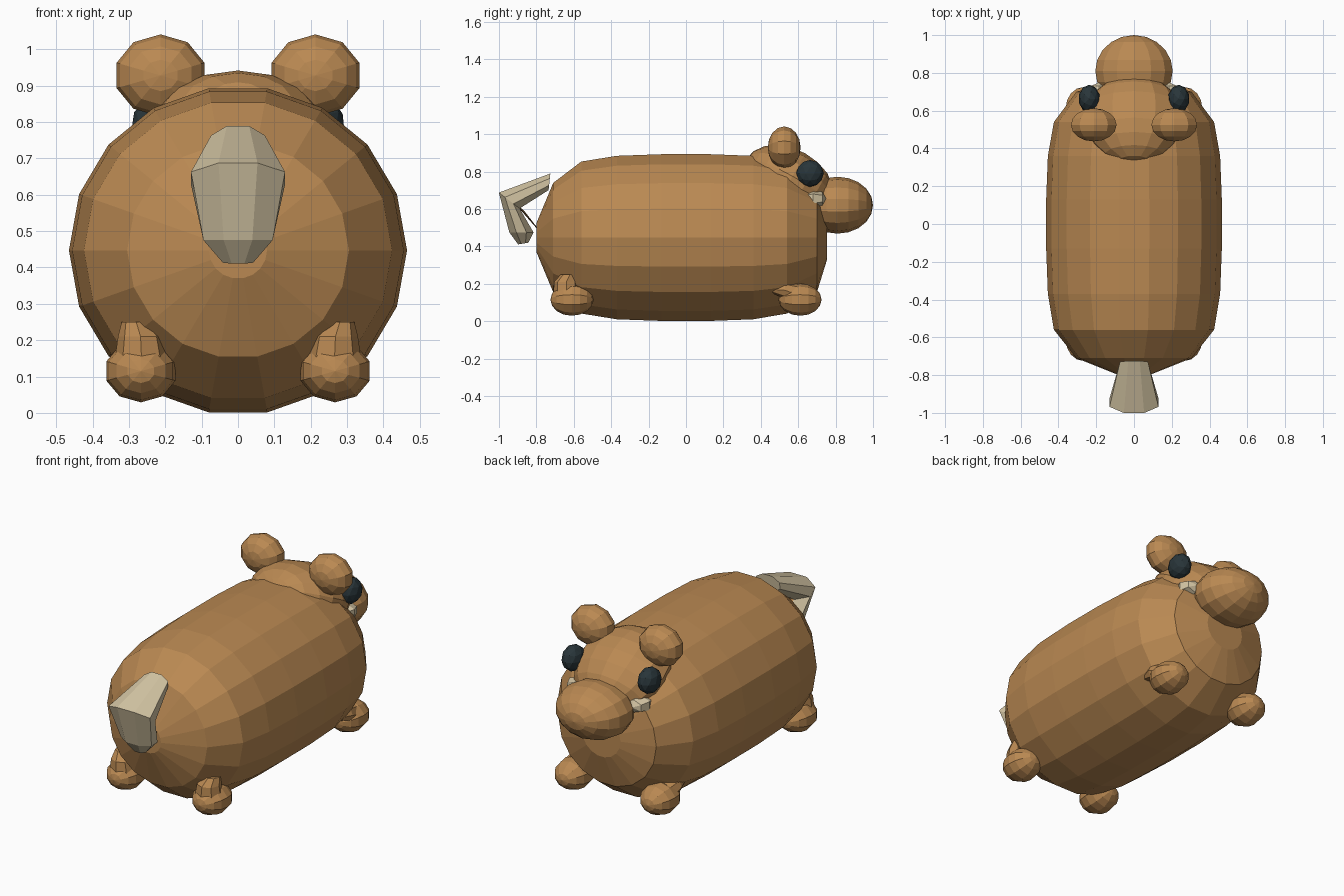
import bpy, bmesh, math
from mathutils import Matrix, Vector

if "Cube" in bpy.data.objects:
    bpy.data.objects.remove(bpy.data.objects["Cube"], do_unlink=True)


def material(name, rgb):
    m = bpy.data.materials.new(name)
    m.use_nodes = True
    m.diffuse_color = (*rgb, 1)
    m.node_tree.nodes["Principled BSDF"].inputs["Base Color"].default_value = (*rgb, 1)
    return m


FUR = material("brown fur", (0.49, 0.25, 0.085))
CREAM = material("cream", (0.66, 0.56, 0.37))
DARK = material("eye black", (0.022, 0.036, 0.042))


def finish(bm, name, mat):
    bmesh.ops.recalc_face_normals(bm, faces=bm.faces)
    mesh = bpy.data.meshes.new(name)
    bm.to_mesh(mesh)
    bm.free()
    mesh.materials.append(mat)
    obj = bpy.data.objects.new(name, mesh)
    bpy.context.collection.objects.link(obj)
    return obj


def loft(name, sections, sides, mat, phase=0.0):
    """Skin rings given as (centre, half-axis u, half-axis v)."""
    bm = bmesh.new()
    rings = []
    for c, u, v in sections:
        c, u, v = Vector(c), Vector(u), Vector(v)
        angles = [math.tau * i / sides + phase for i in range(sides)]
        rings.append([bm.verts.new(c + u * math.cos(a) + v * math.sin(a)) for a in angles])
    for a, b in zip(rings, rings[1:]):
        for i in range(sides):
            j = (i + 1) % sides
            bm.faces.new((a[i], a[j], b[j], b[i]))
    bm.faces.new(rings[0])
    bm.faces.new(rings[-1])
    return finish(bm, name, mat)


def ball(name, centre, radii, mat, segments=10, rings=8, tilt=0.0, ico=False):
    """Faceted ellipsoid with its poles along y, tilted about x."""
    bm = bmesh.new()
    if ico:
        bmesh.ops.create_icosphere(bm, subdivisions=2, radius=1)
    else:
        bmesh.ops.create_uvsphere(bm, u_segments=segments, v_segments=rings, radius=1)
        bm.transform(Matrix.Rotation(math.pi / 2, 4, 'X'))
    bm.transform(Matrix.Translation(centre) @ Matrix.Rotation(tilt, 4, 'X')
                 @ Matrix.Diagonal((*radii, 1)))
    return finish(bm, name, mat)


# Barrel body, running from the rump to the chest
profile = [(-0.80, 0.08), (-0.71, 0.305), (-0.56, 0.424), (-0.37, 0.456), (-0.13, 0.465),
           (0.13, 0.465), (0.36, 0.456), (0.54, 0.424), (0.70, 0.305), (0.755, 0.12)]
loft("body", [((0, y, 0.447), (r, 0, 0), (0, 0, r * 0.973)) for y, r in profile], 18, FUR)

# Head and muzzle
ball("head", (0, 0.55, 0.74), (0.265, 0.26, 0.18), FUR, 14, 10, tilt=-0.51)
ball("muzzle", (0, 0.81, 0.62), (0.21, 0.19, 0.152), FUR, 14, 10)

# Bent flat tail and the stem carrying it
loft("tail", [((0, -0.73, 0.745), (0.08, 0, 0), (0, 0.005, 0.048)),
              ((0, -0.945, 0.645), (0.14, 0, 0), (0, -0.06, 0.046)),
              ((0, -0.88, 0.475), (0.103, 0, 0), (0, -0.07, 0)),
              ((0, -0.87, 0.415), (0.045, 0, 0), (0, -0.03, -0.005))],
     8, CREAM, math.pi / 8)
loft("tail_stem", [((0, -0.75, 0.44), (0.06, 0, 0), (0, -0.04, 0.05)),
                   ((0, -0.90, 0.62), (0.05, 0, 0), (0, -0.035, 0.03))], 8, FUR)

# Paired parts
for side, s in (("left", 1), ("right", -1)):
    ball(f"{side}_ear", (s * 0.213, 0.525, 0.928), (0.127, 0.088, 0.113), FUR)
    ball(f"{side}_eye", (s * 0.237, 0.663, 0.79), (0.057, 0.074, 0.072), DARK, ico=True)
    ball(f"{side}_cheek", (s * 0.185, 0.68, 0.655), (0.075, 0.07, 0.05), CREAM, 6, 4)
    for end, d in (("front", 1), ("back", -1)):
        ball(f"{side}_{end}_foot", (s * 0.267, d * 0.61, 0.115), (0.1, 0.115, 0.086), FUR)
    loft(f"{side}_back_leg", [((s * 0.265, -0.64, 0.14), (0.075, 0, 0), (0, 0.07, 0)),
                              ((s * 0.268, -0.64, 0.21), (0.062, 0, 0), (0, 0.065, 0)),
                              ((s * 0.28, -0.62, 0.25), (0.04, 0, 0), (0, 0.05, 0))], 8, FUR)
    loft(f"{side}_front_leg", [((s * 0.28, 0.6, 0.14), (0.06, 0, 0), (0, 0, 0.06)),
                               ((s * 0.295, 0.53, 0.165), (0.05, 0, 0), (0, 0, 0.045)),
                               ((s * 0.3, 0.46, 0.17), (0.02, 0, 0), (0, 0, 0.02))], 8, FUR)
